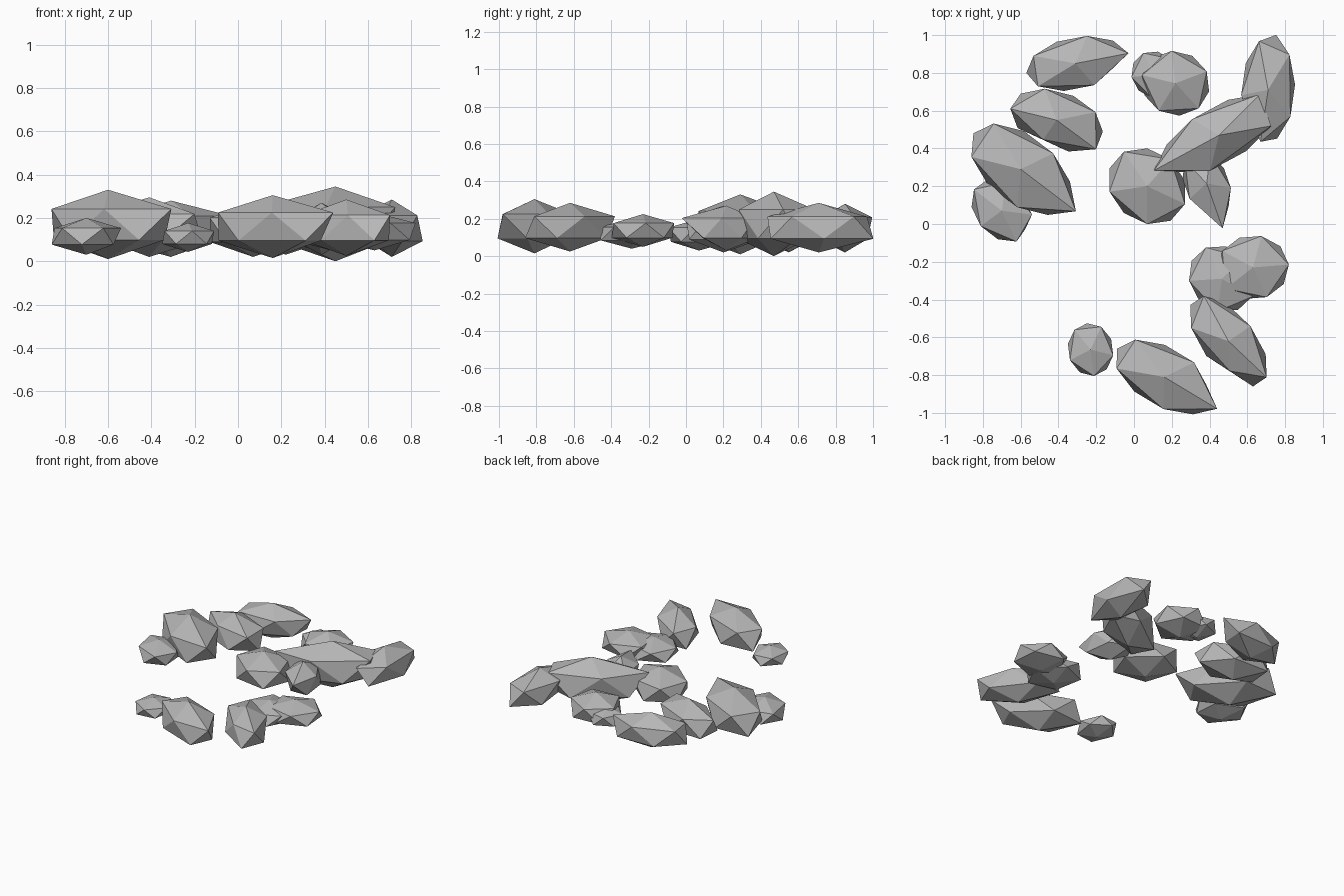
import bpy
import bmesh
from math import atan2, pi
from mathutils import Vector

default_cube = bpy.data.objects.get("Cube")
if default_cube:
    bpy.data.objects.remove(default_cube, do_unlink=True)

# One plain stone colour
stone = bpy.data.materials.new("grey_stone")
stone.use_nodes = True
stone_colour = (0.47, 0.47, 0.47, 1)
stone.diffuse_color = stone_colour
stone.node_tree.nodes["Principled BSDF"].inputs["Base Color"].default_value = stone_colour

RING_RADIUS = 0.8944  # distance of the ring corners from the axis of a unit icosahedron


def rock(name, peak, bottom, top, long_axis, side_axis, pulls=None):
    """Faceted rock: an icosahedron stretched along two ground axes.

    The ten ring corners are numbered anticlockwise from the long axis
    (even ones upper, odd ones lower); pulls scales chosen corners outward.
    """
    pulls = pulls or {}
    along, across = Vector(long_axis), Vector(side_axis)
    bm = bmesh.new()
    bmesh.ops.create_icosphere(bm, subdivisions=1, radius=1)
    for v in bm.verts:
        x, y, z = v.co
        flat = (along * x + across * y) / RING_RADIUS
        if abs(z) < 0.9:
            corner = round(atan2(y, x) / (pi / 5)) % 10
            flat *= pulls.get(corner, 1)
        v.co = (flat.x, flat.y, bottom + (z + 1) / 2 * (top - bottom))
    bmesh.ops.recalc_face_normals(bm, faces=bm.faces)
    mesh = bpy.data.meshes.new(name)
    bm.to_mesh(mesh)
    bm.free()
    mesh.materials.append(stone)
    obj = bpy.data.objects.new(name, mesh)
    obj.location = (peak[0], peak[1], 0)
    bpy.context.collection.objects.link(obj)
    return obj


# Rocks on the right side, back to front
rock("back_right_long_rock", peak=(-.31, .85), bottom=.02, top=.28,
     long_axis=(.26, .05), side_axis=(-.02, .137), pulls={0: 1.08, 9: .85})
rock("right_wide_rock", peak=(-.41, .55), bottom=.02, top=.295,
     long_axis=(.19, -.14), side_axis=(.155, .09), pulls={0: 1.1, 8: .8})
rock("right_boulder", peak=(-.6, .29), bottom=.01, top=.33,
     long_axis=(.25, -.19), side_axis=(.1, .15), pulls={0: 1.17})
rock("right_low_rock", peak=(-.7, .07), bottom=.03, top=.2,
     long_axis=(.16, -.02), side_axis=(-.03, .165), pulls={9: .85})

# Rocks at the front
rock("front_pebble", peak=(-.23, -.665), bottom=.043, top=.177,
     long_axis=(.12, -.03), side_axis=(.02, .137))
rock("front_boulder", peak=(.16, -.81), bottom=.015, top=.305,
     long_axis=(.25, -.15), side_axis=(.085, .13), pulls={0: 1.12, 1: .88})
rock("front_left_rock", peak=(.5, -.62), bottom=.025, top=.285,
     long_axis=(-.13, .24), side_axis=(-.165, -.005), pulls={4: .8})

# Rocks on the left side
rock("left_round_rock", peak=(.63, -.23), bottom=.05, top=.225,
     long_axis=(.19, .015), side_axis=(-.015, .17))
rock("left_inner_rock", peak=(.465, -.29), bottom=.04, top=.2,
     long_axis=(-.085, .165), side_axis=(-.155, -.065))

# Rocks in the middle
rock("middle_rock", peak=(.07, .2), bottom=.02, top=.27,
     long_axis=(.2, -.095), side_axis=(.065, .18))
rock("middle_pointed_rock", peak=(.385, .215), bottom=.03, top=.27,
     long_axis=(.06, -.17), side_axis=(.115, .03), pulls={0: 1.4, 9: .8})
rock("middle_slab", peak=(.45, .47), bottom=0, top=.345,
     long_axis=(-.305, -.165), side_axis=(.05, -.143), pulls={0: 1.13, 1: .9, 5: .8})

# Rocks at the back
rock("back_left_rock", peak=(.71, .71), bottom=.02, top=.285,
     long_axis=(-.04, -.275), side_axis=(.137, -.06), pulls={5: 1.06, 9: .75})
rock("back_round_rock", peak=(.22, .745), bottom=.03, top=.25,
     long_axis=(.165, .063), side_axis=(-.075, .16))
rock("back_small_rock", peak=(.11, .79), bottom=.05, top=.2,
     long_axis=(-.06, .115), side_axis=(-.11, -.05))
